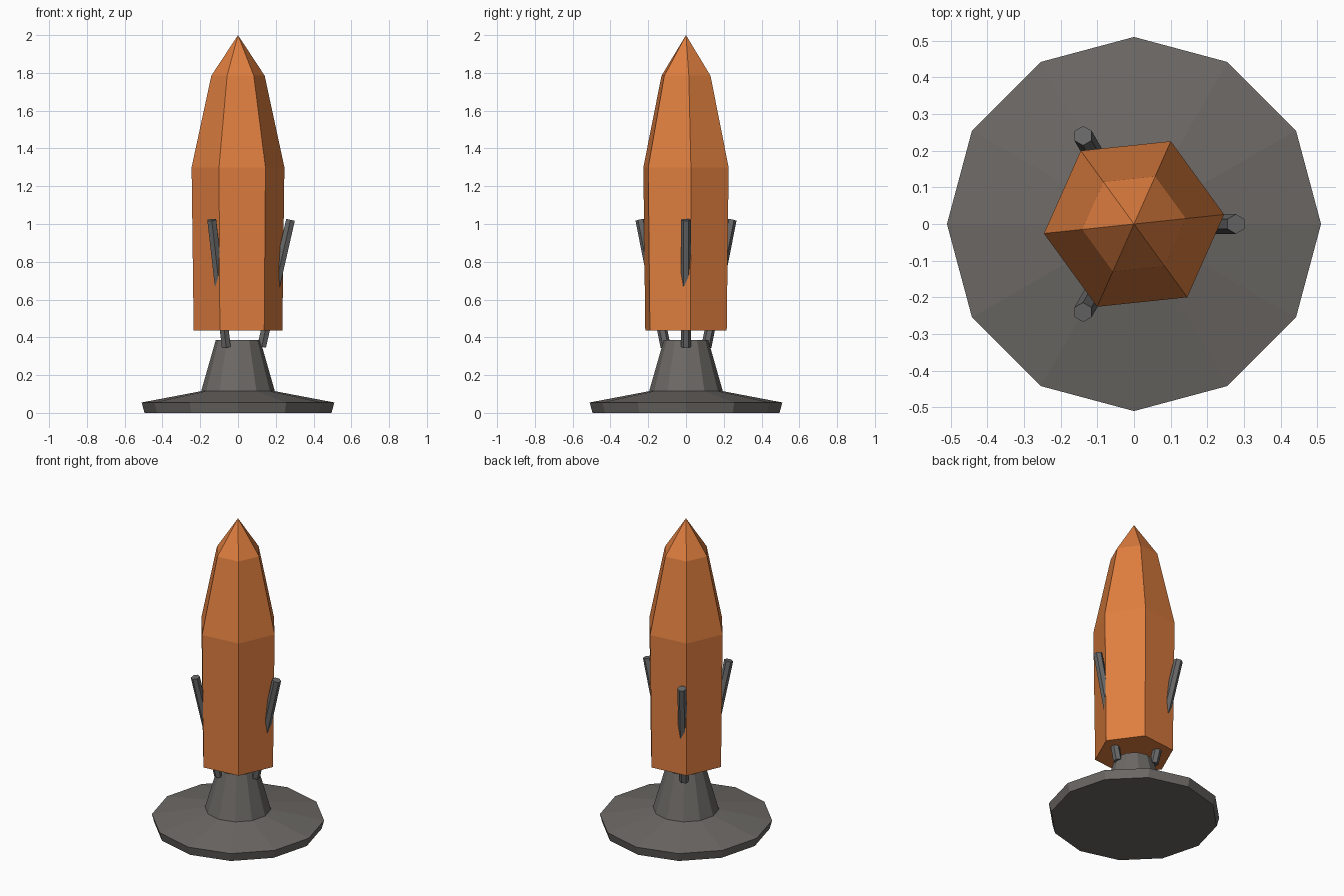
import bpy, bmesh, math
from mathutils import Vector, Matrix

if "Cube" in bpy.data.objects:
    bpy.data.objects.remove(bpy.data.objects["Cube"])


def material(name, rgb):
    m = bpy.data.materials.new(name)
    m.diffuse_color = (*rgb, 1.0)
    m.use_nodes = True
    m.node_tree.nodes["Principled BSDF"].inputs["Base Color"].default_value = m.diffuse_color
    return m


ORANGE = material("orange_paint", (0.74, 0.21, 0.05))
GREY = material("warm_grey", (0.15, 0.14, 0.13))
STEEL = material("steel_grey", (0.135, 0.138, 0.135))


def lathe(name, profile, sides, turn, mat, matrix=Matrix()):
    """Closed faceted solid from (radius, z) rings; radius 0 makes a point."""
    bm = bmesh.new()
    rings = []
    for r, z in profile:
        n = sides if r > 0 else 1
        angles = [math.radians(turn) + math.tau * i / sides for i in range(n)]
        rings.append([bm.verts.new((r * math.cos(a), r * math.sin(a), z)) for a in angles])
    for low, high in zip(rings, rings[1:]):
        for i in range(sides):
            j = (i + 1) % sides
            if len(high) == 1:
                bm.faces.new((low[i], low[j], high[0]))
            else:
                bm.faces.new((low[i], low[j], high[j], high[i]))
    bm.faces.new(rings[0][::-1])
    if len(rings[-1]) > 1:
        bm.faces.new(rings[-1])
    bmesh.ops.transform(bm, matrix=matrix, verts=bm.verts)
    bmesh.ops.recalc_face_normals(bm, faces=bm.faces)
    me = bpy.data.meshes.new(name)
    bm.to_mesh(me)
    bm.free()
    me.materials.append(mat)
    ob = bpy.data.objects.new(name, me)
    bpy.context.collection.objects.link(ob)
    return ob


# Twelve-sided stand: disc foot and tapered neck
lathe("stand", [(0.495, 0.005), (0.51, 0.06), (0.195, 0.12), (0.118, 0.39)],
      12, 0, GREY, Matrix.Translation((0, 0, -0.005)))

# Six-sided pointed body
lathe("body", [(0.236, 0.435), (0.247, 1.30), (0.142, 1.785), (0, 2.0)], 6, 6, ORANGE)

# Three leaning rods that carry the body and come out through its sides
start, end = Vector((0.125, 0, 0.35)), Vector((0.278, 0, 1.022))
axis = end - start
lean = Matrix.Translation(start) @ Matrix.Rotation(math.atan2(axis.x, axis.z), 4, 'Y')
for k in range(3):
    spin = Matrix.Rotation(math.tau * k / 3, 4, 'Z')
    lathe(f"rod_{k + 1}", [(0.027, 0), (0.027, axis.length)], 6, 30, STEEL, spin @ lean)
